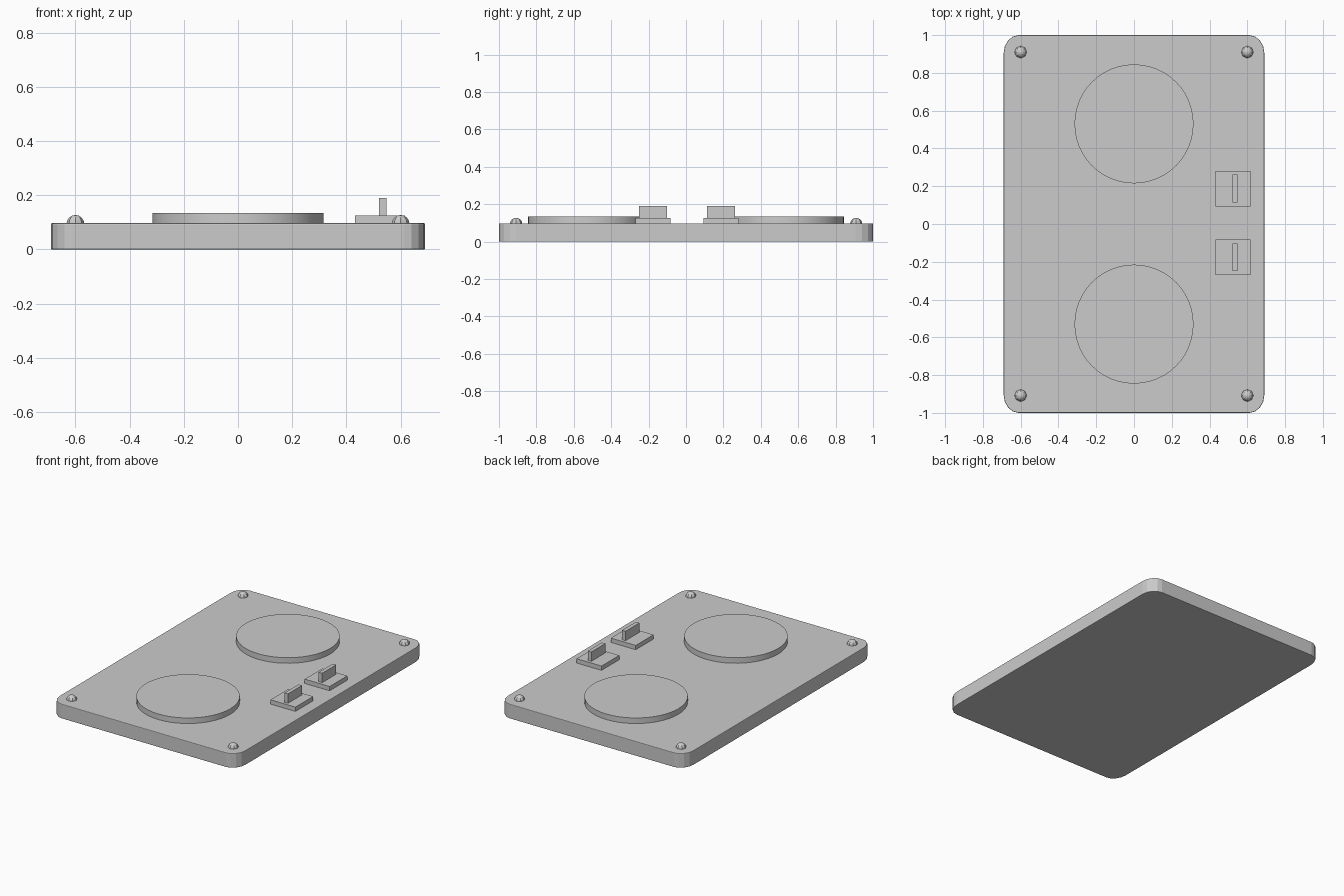
import bpy, bmesh
from math import sin, cos, pi

if "Cube" in bpy.data.objects:
    bpy.data.objects.remove(bpy.data.objects["Cube"])

TOP = 0.097  # height of the base's upper face


def finish(bm, name, smooth=False):
    bmesh.ops.recalc_face_normals(bm, faces=bm.faces[:])
    mesh = bpy.data.meshes.new(name)
    bm.to_mesh(mesh)
    bm.free()
    ob = bpy.data.objects.new(name, mesh)
    bpy.context.collection.objects.link(ob)
    if smooth:
        bpy.ops.object.select_all(action='DESELECT')
        ob.select_set(True)
        bpy.context.view_layer.objects.active = ob
        bpy.ops.object.shade_smooth_by_angle(angle=0.5)
    return ob


def box(name, lo, hi):
    bm = bmesh.new()
    bmesh.ops.create_cube(bm, size=1)
    for v in bm.verts:
        v.co = [(lo[i] + hi[i]) / 2 + v.co[i] * (hi[i] - lo[i]) for i in range(3)]
    return finish(bm, name)


# Base plate: rounded rectangle, extruded, with a fine edge bevel
def base_plate(hx=0.69, hy=1.0, rx=0.08, ry=0.095, steps=4):
    bm = bmesh.new()
    ring = []
    for q, (sx, sy) in enumerate([(1, 1), (-1, 1), (-1, -1), (1, -1)]):
        for i in range(steps + 1):
            a = pi / 2 * (q + i / steps)
            ring.append(bm.verts.new((sx * (hx - rx) + rx * cos(a),
                                      sy * (hy - ry) + ry * sin(a), 0)))
    face = bm.faces.new(ring)
    up = bmesh.ops.extrude_face_region(bm, geom=[face], use_keep_orig=True)
    for v in up['geom']:
        if isinstance(v, bmesh.types.BMVert):
            v.co.z = TOP
    ob = finish(bm, "base_plate")
    bevel = ob.modifiers.new("edge_bevel", 'BEVEL')
    bevel.width = 0.004
    bevel.segments = 2
    bevel.limit_method = 'ANGLE'
    bevel.angle_limit = 1.0


base_plate()

# Two round discs
for label, y in (("front", -0.53), ("back", 0.53)):
    bm = bmesh.new()
    bmesh.ops.create_cone(bm, cap_ends=True, segments=48, radius1=0.315,
                          radius2=0.315, depth=0.04)
    bmesh.ops.translate(bm, verts=bm.verts, vec=(0, y, TOP + 0.0175))
    finish(bm, label + "_disc", smooth=True)

# Two switches: square pad with an upright lever
for label, y in (("front", -0.176), ("back", 0.187)):
    box(label + "_switch_pad", (0.431, y - 0.094, TOP - 0.003), (0.616, y + 0.094, 0.126))
    box(label + "_switch_lever", (0.521, y - 0.074, 0.12), (0.547, y + 0.074, 0.189))

# Low-poly domed corner bolts
for x in (-0.6, 0.6):
    for y in (-0.908, 0.91):
        bm = bmesh.new()
        bmesh.ops.create_uvsphere(bm, u_segments=8, v_segments=8, radius=0.033)
        bmesh.ops.translate(bm, verts=bm.verts, vec=(x, y, 0.094))
        finish(bm, "corner_bolt")
